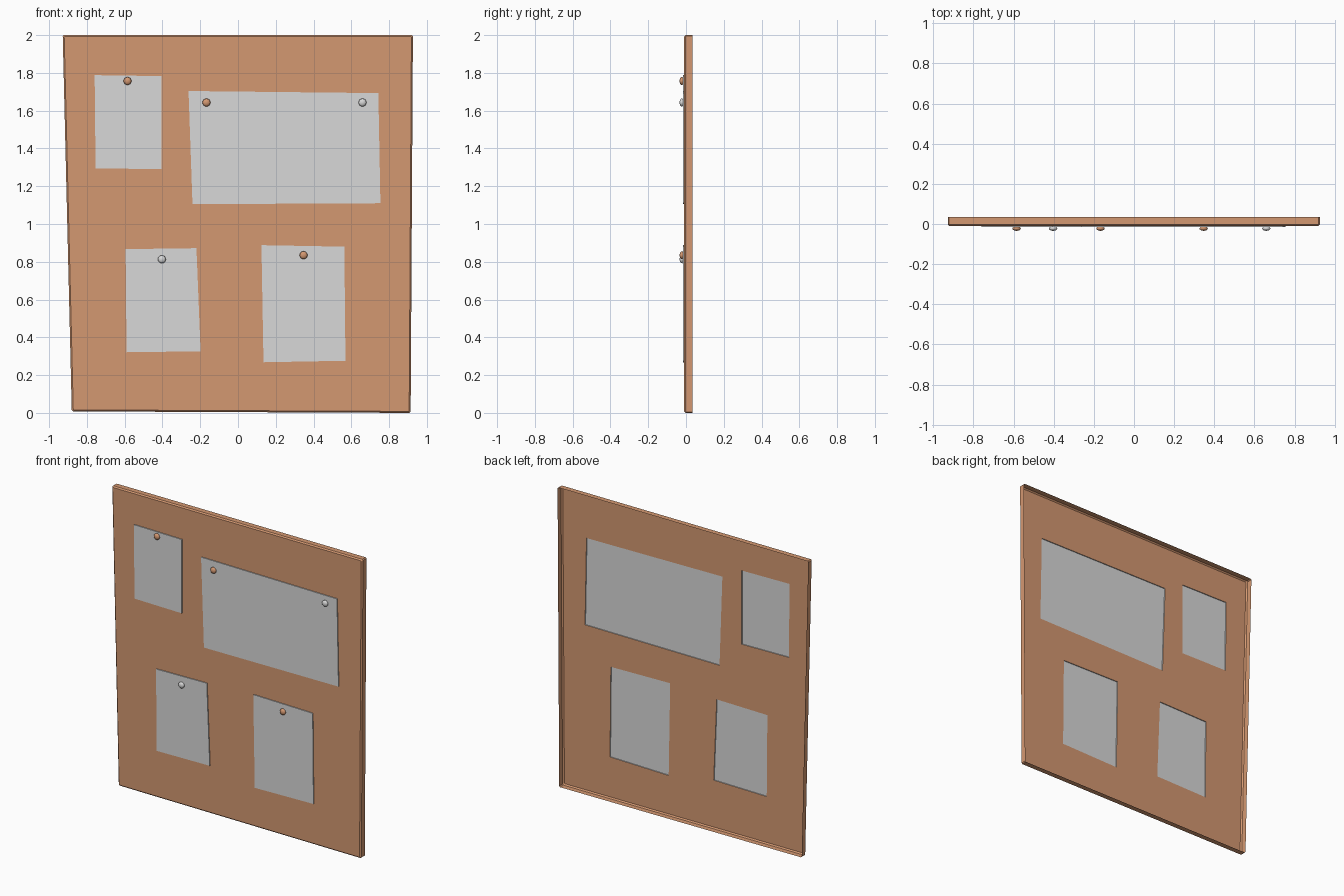
import bpy, bmesh, math
from mathutils import Vector

if "Cube" in bpy.data.objects:
    bpy.data.objects.remove(bpy.data.objects["Cube"])


def material(name, rgb):
    m = bpy.data.materials.new(name)
    m.diffuse_color = (*rgb, 1)
    m.use_nodes = True
    m.node_tree.nodes["Principled BSDF"].inputs["Base Color"].default_value = m.diffuse_color
    return m


BROWN = material("cork brown", (0.658, 0.314, 0.165))
GREY = material("paper grey", (0.686, 0.686, 0.686))

FRONT, BACK, PAPER = -0.010, 0.034, -0.016    # y of the board front, back rim, paper face


def finish(bm, name, mat, smooth=False):
    me = bpy.data.meshes.new(name)
    bm.to_mesh(me)
    bm.free()
    me.materials.append(mat)
    ob = bpy.data.objects.new(name, me)
    bpy.context.collection.objects.link(ob)
    if smooth:
        for p in me.polygons:
            p.use_smooth = True
    return ob


def ring(bm, pts, y):
    return [bm.verts.new((x, y, z)) for x, z in pts]


def bridge(bm, a, b):
    n = len(a)
    for i in range(n):
        j = (i + 1) % n
        bm.faces.new((a[i], a[j], b[j], b[i]))


def outline(corners, inset, cut):
    """Inset the four corners and chamfer each of them."""
    signs = [(1, 1), (-1, 1), (-1, -1), (1, -1)]
    c = [Vector((x + sx * inset, z + sz * inset))
         for (x, z), (sx, sz) in zip(corners, signs)]
    pts = []
    for i in range(4):
        for other in (c[i - 1], c[(i + 1) % 4]):
            pts.append(c[i] + (other - c[i]).normalized() * cut)
    return pts


# corner order everywhere: bottom left, bottom right, top right, top left
board = [(-0.880, 0.008), (0.914, 0.0), (0.926, 2.0), (-0.928, 2.0)]
papers = {
    "small_note": [(-0.754, 1.295), (-0.405, 1.290), (-0.405, 1.783), (-0.759, 1.788)],
    "wide_poster": [(-0.241, 1.105), (0.754, 1.110), (0.743, 1.693), (-0.262, 1.704)],
    "lower_left_note": [(-0.590, 0.321), (-0.198, 0.326), (-0.220, 0.872), (-0.595, 0.867)],
    "lower_right_note": [(0.135, 0.268), (0.569, 0.276), (0.563, 0.880), (0.124, 0.888)],
}

# board: open-backed shell with a bevelled front rim and openings behind the papers
bm = bmesh.new()
back = ring(bm, outline(board, 0, 0.006), BACK)
side = ring(bm, outline(board, 0, 0.006), FRONT + 0.008)
face = ring(bm, outline(board, 0.008, 0.003), FRONT)
bridge(bm, back, side)
bridge(bm, side, face)
loops = [face] + [ring(bm, p, FRONT) for p in papers.values()]
edges = []
for lp in loops:
    for i in range(len(lp)):
        pair = (lp[i - 1], lp[i])
        edges.append(bm.edges.get(pair) or bm.edges.new(pair))
made = bmesh.ops.triangle_fill(bm, edges=edges, use_beauty=True, normal=(0, -1, 0))
for f in made["geom"]:
    if isinstance(f, bmesh.types.BMFace):
        f.normal_update()
        if f.normal.y > 0:
            f.normal_flip()
finish(bm, "cork_board", BROWN)

# papers: raised sheets with thin edges, open behind
for name, pts in papers.items():
    bm = bmesh.new()
    a, b = ring(bm, pts, FRONT), ring(bm, pts, PAPER)
    bridge(bm, a, b)
    bm.faces.new(b)
    finish(bm, name, GREY)

# pins: small rounded heads
pins = [(-0.585, 1.757, BROWN), (-0.167, 1.643, BROWN), (0.659, 1.643, GREY),
        (-0.403, 0.813, GREY), (0.347, 0.835, BROWN)]
profile = [(0.016, PAPER), (0.021, -0.020), (0.020, -0.026), (0.014, -0.031), (0.006, -0.0335)]
for n, (px, pz, mat) in enumerate(pins):
    bm = bmesh.new()
    prev = None
    for r, y in profile:
        cur = ring(bm, [(px + r * math.cos(k * math.tau / 16),
                         pz + r * math.sin(k * math.tau / 16)) for k in range(16)], y)
        if prev:
            bridge(bm, prev, cur)
        prev = cur
    tip = bm.verts.new((px, -0.034, pz))
    for k in range(16):
        bm.faces.new((prev[k], prev[(k + 1) % 16], tip))
    finish(bm, f"pin_{n + 1}", mat, smooth=True)
